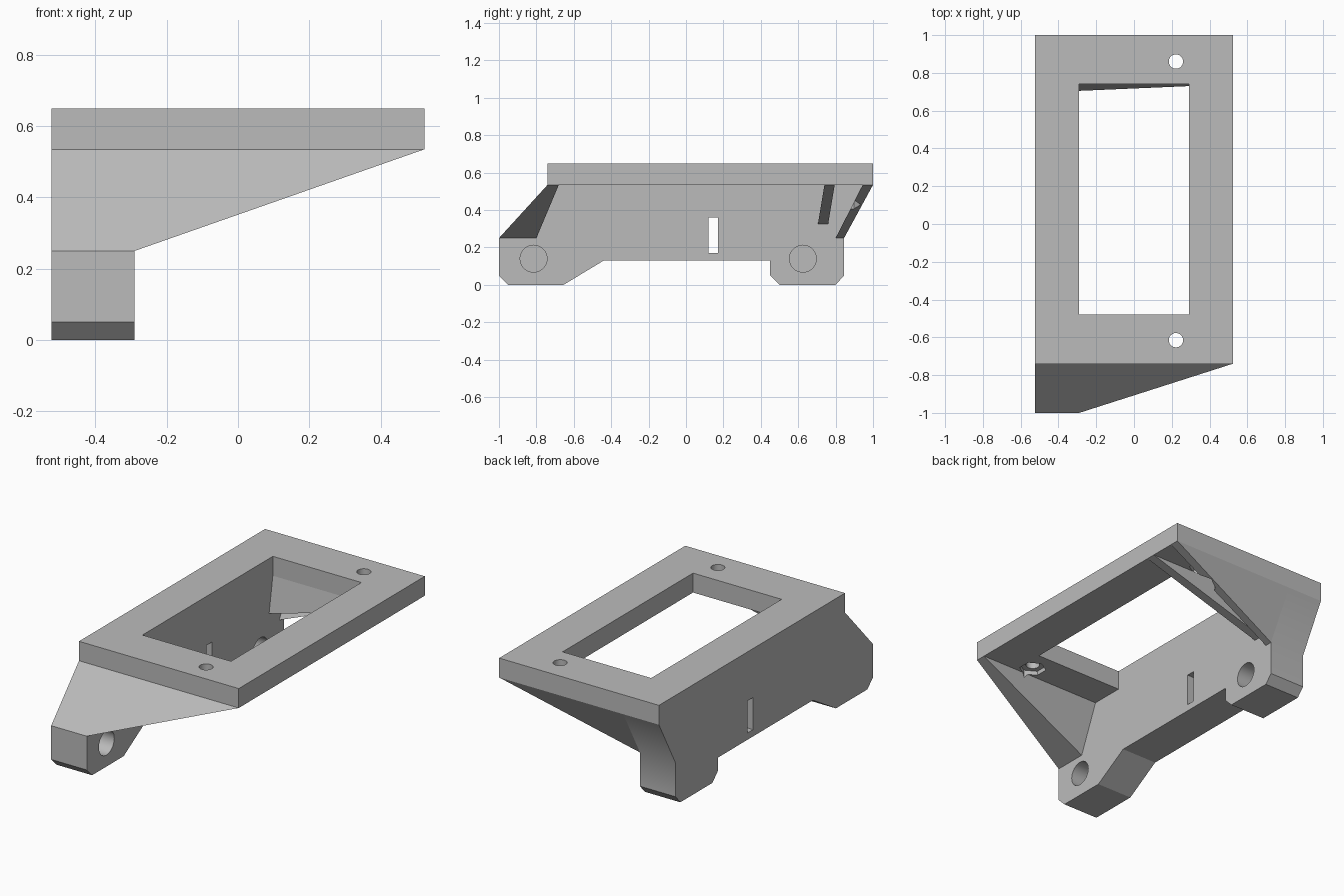
import bpy, bmesh, math
from mathutils import Matrix, Vector

cube = bpy.data.objects.get("Cube")
if cube:
    bpy.data.objects.remove(cube, do_unlink=True)

grey = bpy.data.materials.new("plain grey")
grey.use_nodes = True
grey.diffuse_color = (0.5, 0.5, 0.5, 1)
grey.node_tree.nodes["Principled BSDF"].inputs["Base Color"].default_value = (0.5, 0.5, 0.5, 1)

LEFT, RIGHT = -0.523, 0.523      # outer sides
INNER = -0.29                    # inner face of the side wall
LOW, UNDER, TOP = 0.25, 0.535, 0.65


def finish(name, bm):
    bmesh.ops.recalc_face_normals(bm, faces=bm.faces)
    mesh = bpy.data.meshes.new(name)
    bm.to_mesh(mesh)
    bm.free()
    mesh.materials.append(grey)
    obj = bpy.data.objects.new(name, mesh)
    bpy.context.collection.objects.link(obj)
    return obj


def box(name, x, y, z):
    bm = bmesh.new()
    bmesh.ops.create_cube(bm, size=1)
    for v in bm.verts:
        v.co = [r[0] if c < 0 else r[1] for r, c in zip((x, y, z), v.co)]
    return finish(name, bm)


def rod(name, centre, radius, depth, sides=32, axis="Z"):
    bm = bmesh.new()
    turn = Matrix.Rotation(math.pi / 2, 4, "Y") if axis == "X" else Matrix()
    bmesh.ops.create_cone(bm, cap_ends=True, segments=sides, radius1=radius,
                          radius2=radius, depth=depth,
                          matrix=Matrix.Translation(centre) @ turn)
    return finish(name, bm)


def extrude_profile(name, points, x0, x1):
    bm = bmesh.new()
    face = bm.faces.new([bm.verts.new((x0, y, z)) for y, z in points])
    new = bmesh.ops.extrude_face_region(bm, geom=[face])["geom"]
    bmesh.ops.translate(bm, vec=(x1 - x0, 0, 0),
                        verts=[g for g in new if isinstance(g, bmesh.types.BMVert)])
    return finish(name, bm)


def brace(name, bottom_z, bottom_y, top_y):
    """Triangular web from the side wall out to the far edge of the plate."""
    bm = bmesh.new()
    rings = []
    for yb, yt in zip(bottom_y, top_y):
        rings.append([bm.verts.new(p) for p in (
            (INNER, yb, bottom_z), (RIGHT, yt, UNDER), (INNER, yt, UNDER))])
    a, b = rings
    bm.faces.new(a)
    bm.faces.new(b)
    for i in range(3):
        j = (i + 1) % 3
        bm.faces.new((a[i], a[j], b[j], b[i]))
    return finish(name, bm)


def cut(obj, cutter):
    mod = obj.modifiers.new("cut", "BOOLEAN")
    mod.operation, mod.solver, mod.object = "DIFFERENCE", "EXACT", cutter
    bpy.context.view_layer.update()
    result = bpy.data.meshes.new_from_object(
        obj.evaluated_get(bpy.context.evaluated_depsgraph_get()))
    obj.modifiers.clear()
    obj.data = result
    bpy.data.objects.remove(cutter, do_unlink=True)


# Frame plate with its window
plate = box("top_plate", (LEFT, RIGHT), (-0.74, 1.0), (UNDER, TOP))
cut(plate, box("window_cutter", (INNER, 0.29), (-0.48, 0.74), (0.4, 0.8)))

# Side wall with two feet
wall = extrude_profile("side_wall", [
    (-1, 0.05), (-0.95, 0), (-0.655, 0), (-0.44, 0.13), (0.45, 0.13),
    (0.45, 0.05), (0.5, 0), (0.8, 0), (0.845, 0.05), (0.845, LOW),
    (1.0, UNDER), (-0.74, UNDER), (-1, LOW)], LEFT, INNER)
cut(wall, box("slot_cutter", (-0.7, -0.1), (0.12, 0.17), (0.17, 0.36)))
for y in (-0.815, 0.625):
    cut(wall, rod("pivot_cutter", (INNER, y, 0.14), 0.072, 0.36, axis="X"))

# Sloping braces under both ends of the plate
front_brace = brace("front_brace", LOW, (-1, -0.8), (-0.74, -0.68))
back_brace = brace("back_brace", LOW, (0.845, 0.8), (1.0, 0.945))
inner_brace = brace("inner_back_brace", 0.325, (0.705, 0.76), (0.74, 0.795))

# Screw holes with hexagonal nut pockets underneath
for y, web in ((-0.615, front_brace), (0.86, back_brace)):
    cut(plate, rod("screw_cutter", (0.222, y, 0.6), 0.038, 0.4))
    cut(plate, rod("pocket_cutter", (0.222, y, 0.46), 0.075, 0.2, sides=6))
    cut(web, rod("nut_cutter", (0.222, y, 0.46), 0.075, 0.3, sides=6))

for obj in (plate, wall, front_brace, back_brace, inner_brace):
    bpy.ops.object.select_all(action="DESELECT")
    obj.select_set(True)
    bpy.context.view_layer.objects.active = obj
    bpy.ops.object.shade_smooth_by_angle(angle=math.radians(30))
